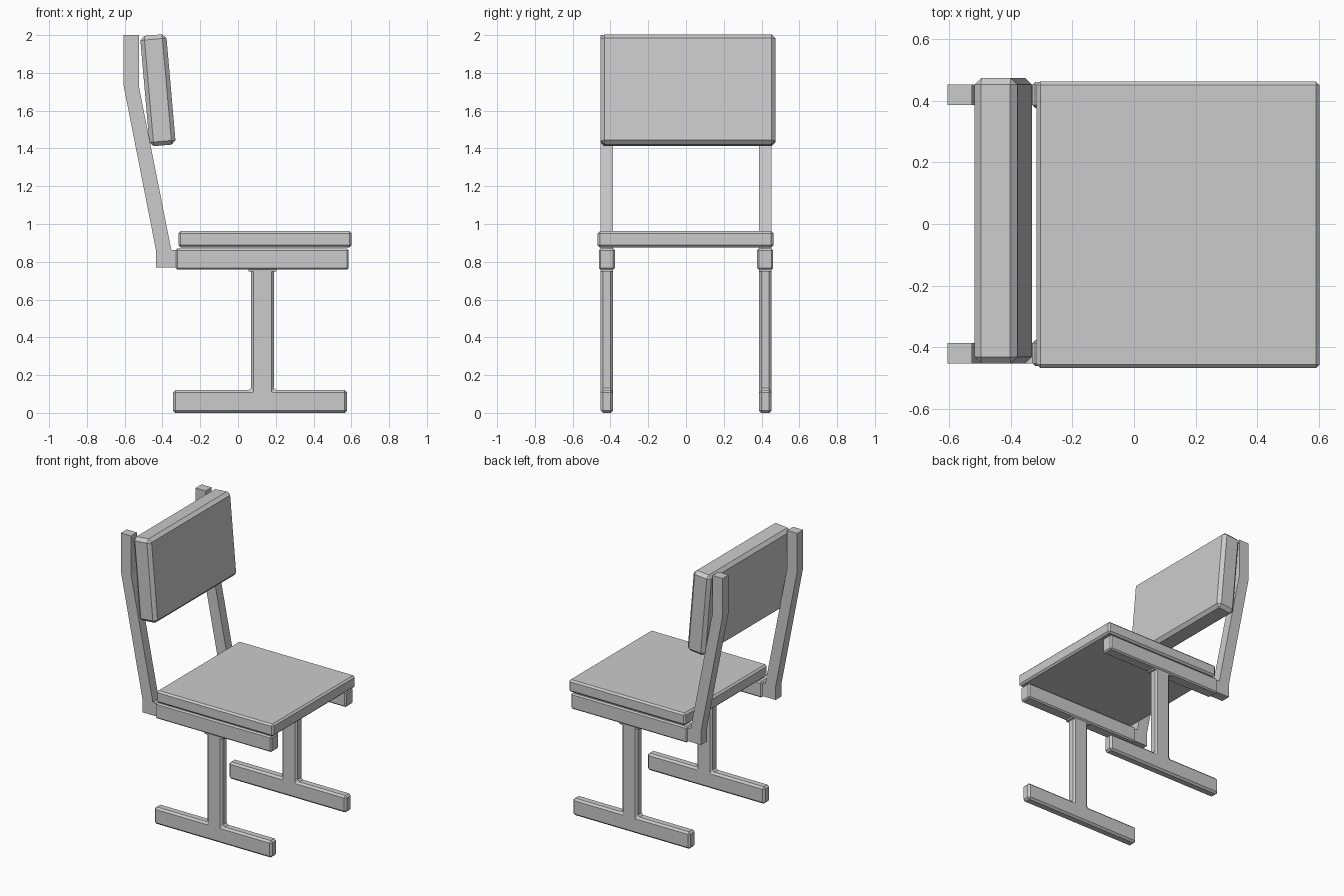
import bpy, bmesh
from math import radians
from mathutils import Matrix, Vector

cube = bpy.data.objects.get("Cube")
if cube:
    bpy.data.objects.remove(cube, do_unlink=True)

GREY = (0.6, 0.6, 0.6, 1.0)
grey = bpy.data.materials.new("plain grey")
grey.use_nodes = True
grey.diffuse_color = GREY
grey.node_tree.nodes["Principled BSDF"].inputs["Base Color"].default_value = GREY


def finish(name, bm, bevel):
    """Turn a bmesh into a named object with chamfered edges."""
    bmesh.ops.recalc_face_normals(bm, faces=bm.faces)
    mesh = bpy.data.meshes.new(name)
    bm.to_mesh(mesh)
    bm.free()
    mesh.materials.append(grey)
    obj = bpy.data.objects.new(name, mesh)
    bpy.context.scene.collection.objects.link(obj)
    if bevel:
        mod = obj.modifiers.new("chamfer", "BEVEL")
        mod.width = bevel
        mod.segments = 1
        mod.limit_method = "ANGLE"
        mod.angle_limit = radians(30)
    return obj


def box(name, low, high, bevel=0):
    low, high = Vector(low), Vector(high)
    bm = bmesh.new()
    bmesh.ops.create_cube(bm, size=1, matrix=Matrix.Translation((low + high) / 2)
                          @ Matrix.Diagonal((*(high - low), 1)))
    return finish(name, bm, bevel)


def side_profile(name, points, y0, y1, bevel=0):
    """Extrude an outline in the x-z plane from y0 to y1."""
    bm = bmesh.new()
    face = bm.faces.new([bm.verts.new((x, y0, z)) for x, z in points])
    moved = bmesh.ops.extrude_face_region(bm, geom=[face])["geom"]
    verts = [g for g in moved if isinstance(g, bmesh.types.BMVert)]
    bmesh.ops.translate(bm, verts=verts, vec=(0, y1 - y0, 0))
    return finish(name, bm, bevel)


# Outlines of the T-shaped leg and the bent back post
LEG = [(-0.345, 0), (0.578, 0), (0.578, 0.12), (0.19, 0.12),
       (0.19, 0.77), (0.07, 0.77), (0.07, 0.12), (-0.345, 0.12)]
POST = [(-0.435, 0.77), (-0.32, 0.77), (-0.32, 0.862), (-0.353, 0.862),
        (-0.525, 1.73), (-0.525, 2), (-0.605, 2), (-0.605, 1.73), (-0.435, 0.865)]

# Frame on each side
for side, s in (("right", -1), ("left", 1)):
    inner, outer = sorted((s * 0.386, s * 0.453))
    side_profile(side + "_leg", LEG, inner, outer, 0.013)
    box(side + "_leg_flange", (0.055, inner, 0.748), (0.205, outer, 0.765))
    side_profile(side + "_back_post", POST, inner, outer)
    rail_inner, rail_outer = sorted((s * 0.377, s * 0.461))
    box(side + "_seat_rail", (-0.33, rail_inner, 0.758),
        (0.585, rail_outer, 0.87), 0.009)

# Seat panel
box("seat", (-0.316, -0.468, 0.876), (0.602, 0.463, 0.962), 0.012)

# Tilted padded backrest
back = box("backrest", (-0.0695, -0.4635, -0.293), (0.0695, 0.4635, 0.293), 0.022)
back.location = (-0.424, 0.0105, 1.708)
back.rotation_euler = (0, radians(-5), 0)
